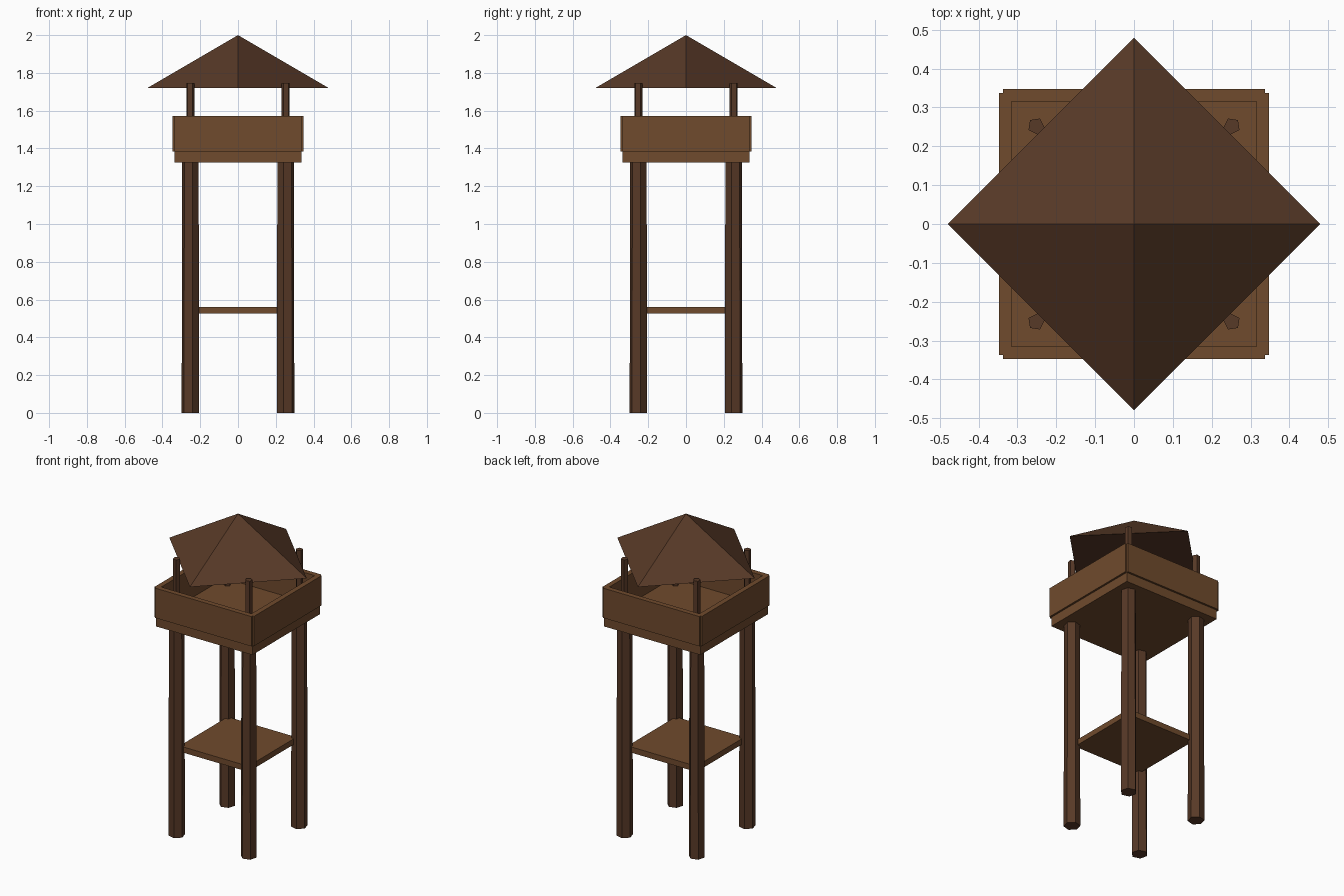
import bpy
from math import pi, sin, cos, sqrt

cube = bpy.data.objects.get("Cube")
if cube:
    bpy.data.objects.remove(cube, do_unlink=True)


def material(name, rgb):
    mat = bpy.data.materials.new(name)
    mat.use_nodes = True
    mat.diffuse_color = (*rgb, 1)
    mat.node_tree.nodes["Principled BSDF"].inputs["Base Color"].default_value = (*rgb, 1)
    return mat


dark_wood = material("dark wood", (0.096, 0.041, 0.020))
plank_wood = material("plank wood", (0.160, 0.069, 0.026))


def finish(name, mat):
    obj = bpy.context.object
    obj.name = obj.data.name = name
    obj.data.materials.append(mat)
    return obj


def box(name, x, y, z, size, turn=0):
    bpy.ops.mesh.primitive_cube_add(size=1, location=(x, y, z), rotation=(0, 0, turn))
    obj = finish(name, plank_wood)
    obj.scale = size
    return obj


def pole(name, sides, r_low, r_high, low, high, x=0, y=0, angle=0):
    """Flat-sided pole with its first corner pointing along angle."""
    bpy.ops.mesh.primitive_cone_add(
        vertices=sides, radius1=r_low, radius2=r_high, depth=high - low,
        location=(x, y, (low + high) / 2), rotation=(0, 0, angle - pi / 2))
    return finish(name, dark_wood)


# Legs and roof posts stand on the four diagonals, one corner facing outward
reach = 0.252 * sqrt(2)
corners = ("back_left", "back_right", "front_right", "front_left")
for i, corner in enumerate(corners):
    a = pi / 4 + i * pi / 2
    x, y = reach * cos(a), reach * sin(a)
    pole(corner + "_leg", 6, 0.048, 0.045, 0, 1.34, x, y, a)
    pole(corner + "_roof_post", 5, 0.022, 0.022, 1.36, 1.746, x, y, a)

# Lower deck between the legs, and the lookout floor
box("lower_deck", 0, 0, 0.543, (0.48, 0.48, 0.036))
box("lookout_floor", 0, 0, 1.357, (0.672, 0.672, 0.062))

# Parapet of four boards, leaving small notches at the corners
for i, side in enumerate(("left", "back", "right", "front")):
    a = i * pi / 2
    box(side + "_parapet", 0.3315 * cos(a), 0.3315 * sin(a), 1.479,
        (0.033, 0.674, 0.188), a)

# Pyramid roof with its corners over the middle of each side
pole("roof", 4, 0.48, 0, 1.72, 2.0)
